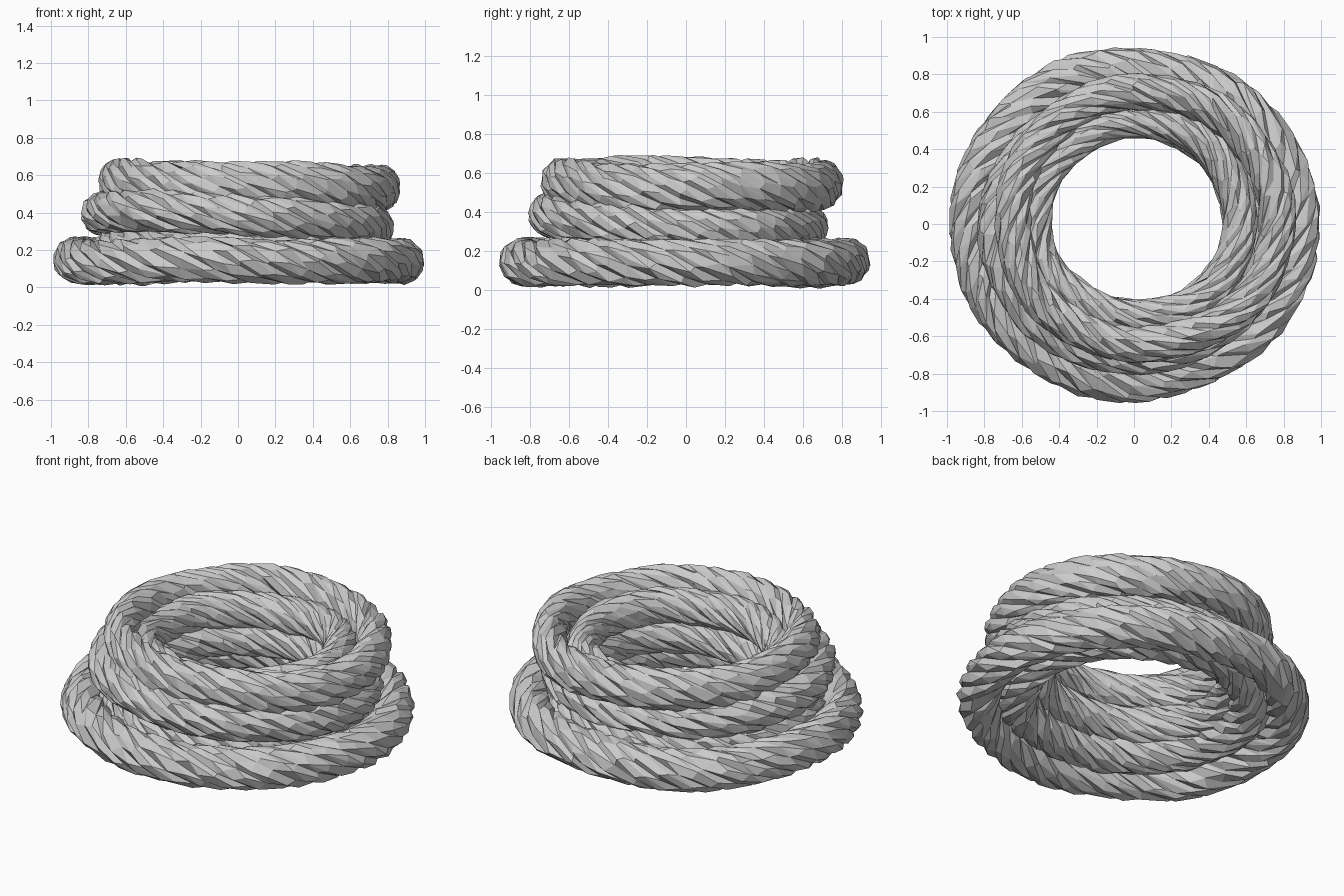
import bpy, bmesh, math, random
from math import sin, cos, pi

if "Cube" in bpy.data.objects:
    bpy.data.objects.remove(bpy.data.objects["Cube"])

random.seed(4)
STRANDS, PER, SEGS = 7, 4, 90


def rope_loop(name, center, radii, half, tilt=(0, 0), turns=5, phase=0.0):
    """Closed twisted rope ring; half = (half width, half height),
    tilt = height change at the +x and +y sides."""
    cx, cy, cz = center
    rx, ry = radii
    n = STRANDS * PER
    wob = [random.uniform(0, 2 * pi) for _ in range(3)]
    bulge = [random.uniform(0.96, 1.05) for _ in range(STRANDS)]
    bm = bmesh.new()
    rings = []
    for i in range(SEGS):
        t = 2 * pi * i / SEGS
        # gentle hand-laid wobble of the path
        dr = 0.005 * sin(3 * t + wob[0]) + 0.004 * sin(7 * t + wob[1])
        dz = 0.005 * sin(4 * t + wob[2])
        ring = []
        for j in range(n):
            a = 2 * pi * j / n - turns * t + phase
            r = (0.86, 0.98, 1.0, 0.98)[j % PER] * bulge[j // PER]
            r *= 1 + random.uniform(-0.025, 0.025)
            out = dr + half[0] * r * cos(a)
            ring.append(bm.verts.new((
                cx + (rx + out) * cos(t),
                cy + (ry + out) * sin(t),
                cz + dz + tilt[0] * cos(t) + tilt[1] * sin(t) + half[1] * r * sin(a))))
        rings.append(ring)
    for i in range(SEGS):
        p, q = rings[i], rings[(i + 1) % SEGS]
        for j in range(n):
            k = (j + 1) % n
            bm.faces.new((p[j], q[j], q[k], p[k]))
    bmesh.ops.recalc_face_normals(bm, faces=bm.faces)
    me = bpy.data.meshes.new(name)
    bm.to_mesh(me)
    bm.free()
    ob = bpy.data.objects.new(name, me)
    bpy.context.collection.objects.link(ob)
    # irregular chipped facets
    dec = ob.modifiers.new("facets", 'DECIMATE')
    dec.ratio = 0.3
    return ob


# outer stack of coils
rope_loop("rope_bottom_coil", (0, 0, 0.143), (0.872, 0.828), (0.122, 0.122))
rope_loop("rope_middle_coil", (0, -0.035, 0.362), (0.73, 0.66), (0.112, 0.115), (-0.035, -0.03), 4)
rope_loop("rope_top_coil", (0.055, 0.03, 0.545), (0.71, 0.677), (0.1, 0.124), (-0.016, -0.005), 4)

# inner coils lining the hole
rope_loop("rope_bottom_inner_coil", (0, 0, 0.19), (0.66, 0.625), (0.12, 0.12), (0, 0), 4, 0.5)
rope_loop("rope_lower_inner_coil", (0.01, 0.02, 0.31), (0.57, 0.54), (0.11, 0.11), (0.02, 0), 3, 1.0)
rope_loop("rope_upper_inner_coil", (0.02, 0.025, 0.485), (0.55, 0.525), (0.095, 0.11), (0.01, -0.01), 3, 0.3)
